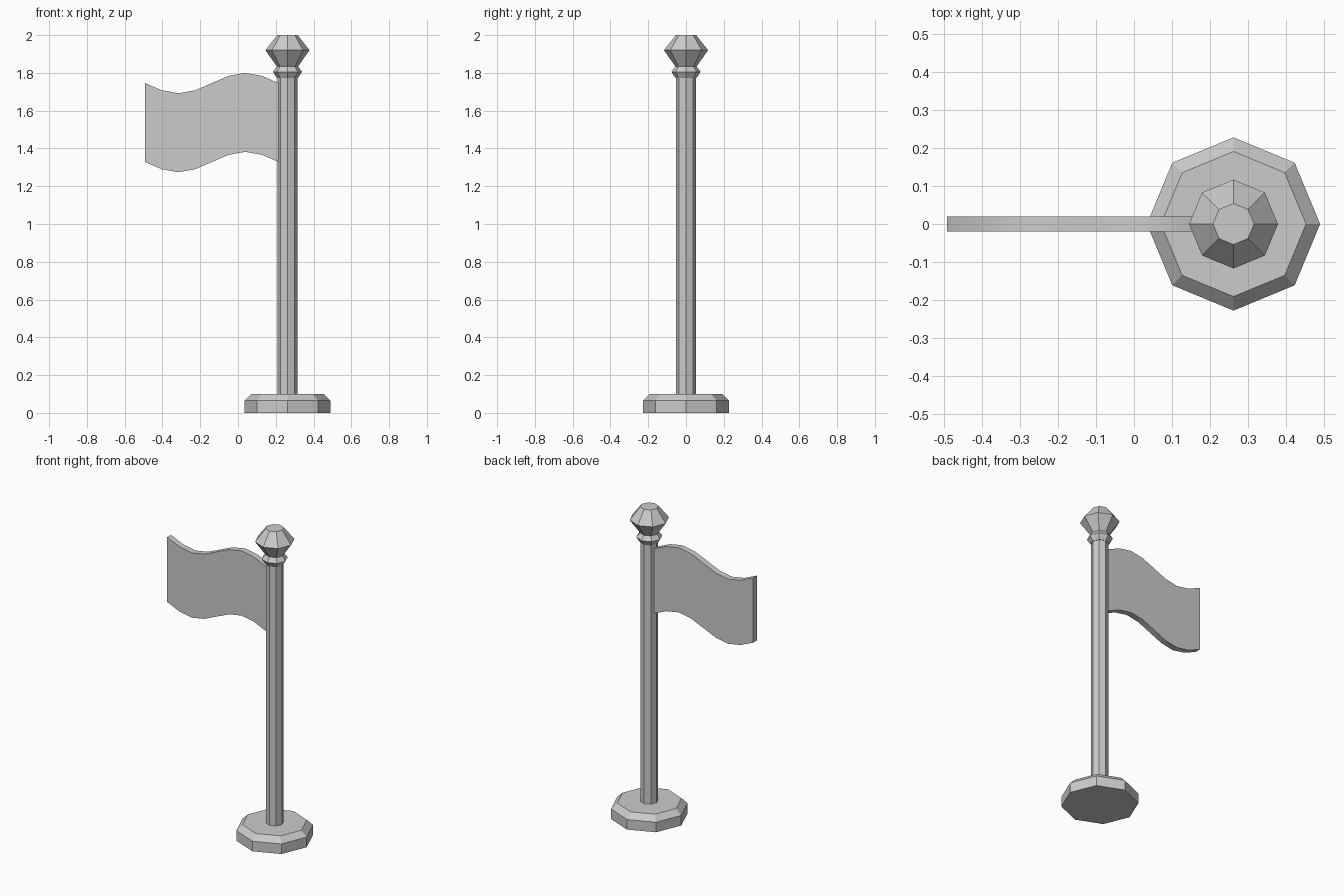
import bpy
import bmesh
from math import cos, sin, pi

if "Cube" in bpy.data.objects:
    bpy.data.objects.remove(bpy.data.objects["Cube"])

AXIS_X = 0.262  # pole centre line


def finish(name, bm):
    bmesh.ops.recalc_face_normals(bm, faces=bm.faces[:])
    mesh = bpy.data.meshes.new(name)
    bm.to_mesh(mesh)
    bm.free()
    obj = bpy.data.objects.new(name, mesh)
    bpy.context.collection.objects.link(obj)
    return obj


def lathe(name, profile, sides=8):
    """Turn a (radius, z) profile into a closed eight-sided solid."""
    bm = bmesh.new()
    rings = [[bm.verts.new((AXIS_X + r * cos(2 * pi * i / sides),
                            r * sin(2 * pi * i / sides), z))
              for i in range(sides)] for r, z in profile]
    for low, high in zip(rings, rings[1:]):
        for i in range(sides):
            j = (i + 1) % sides
            bm.faces.new((low[i], low[j], high[j], high[i]))
    bm.faces.new(rings[0][::-1])
    bm.faces.new(rings[-1])
    return finish(name, bm)


# Chamfered foot, straight pole and turned knob
lathe("base", [(0.228, 0), (0.228, 0.065), (0.191, 0.1)])
lathe("pole", [(0.052, 0.1), (0.052, 1.772)])
lathe("finial", [(0.055, 1.772), (0.077, 1.806), (0.056, 1.834),
                 (0.117, 1.92), (0.054, 2.0)])

# Waving flag: one full sine wave, extruded to its thickness
LEFT, RIGHT, HEIGHT, THICK, STEPS = -0.492, 0.215, 0.418, 0.04, 8
bm = bmesh.new()
columns = []
for i in range(STEPS + 1):
    t = i / STEPS
    x = LEFT + (RIGHT - LEFT) * t
    z = 1.746 - 0.054 * sin(2 * pi * t)
    columns.append([bm.verts.new((x, -THICK / 2, z - HEIGHT)),
                    bm.verts.new((x, -THICK / 2, z))])
for a, b in zip(columns, columns[1:]):
    bm.faces.new((a[0], b[0], b[1], a[1]))
extruded = bmesh.ops.extrude_face_region(bm, geom=bm.faces[:])
bmesh.ops.translate(bm, vec=(0, THICK, 0),
                    verts=[v for v in extruded["geom"] if isinstance(v, bmesh.types.BMVert)])
flag = finish("flag", bm)

# Soft waves on the thin edges, crisp corners elsewhere
bpy.context.view_layer.objects.active = flag
flag.select_set(True)
bpy.ops.object.shade_smooth_by_angle()
